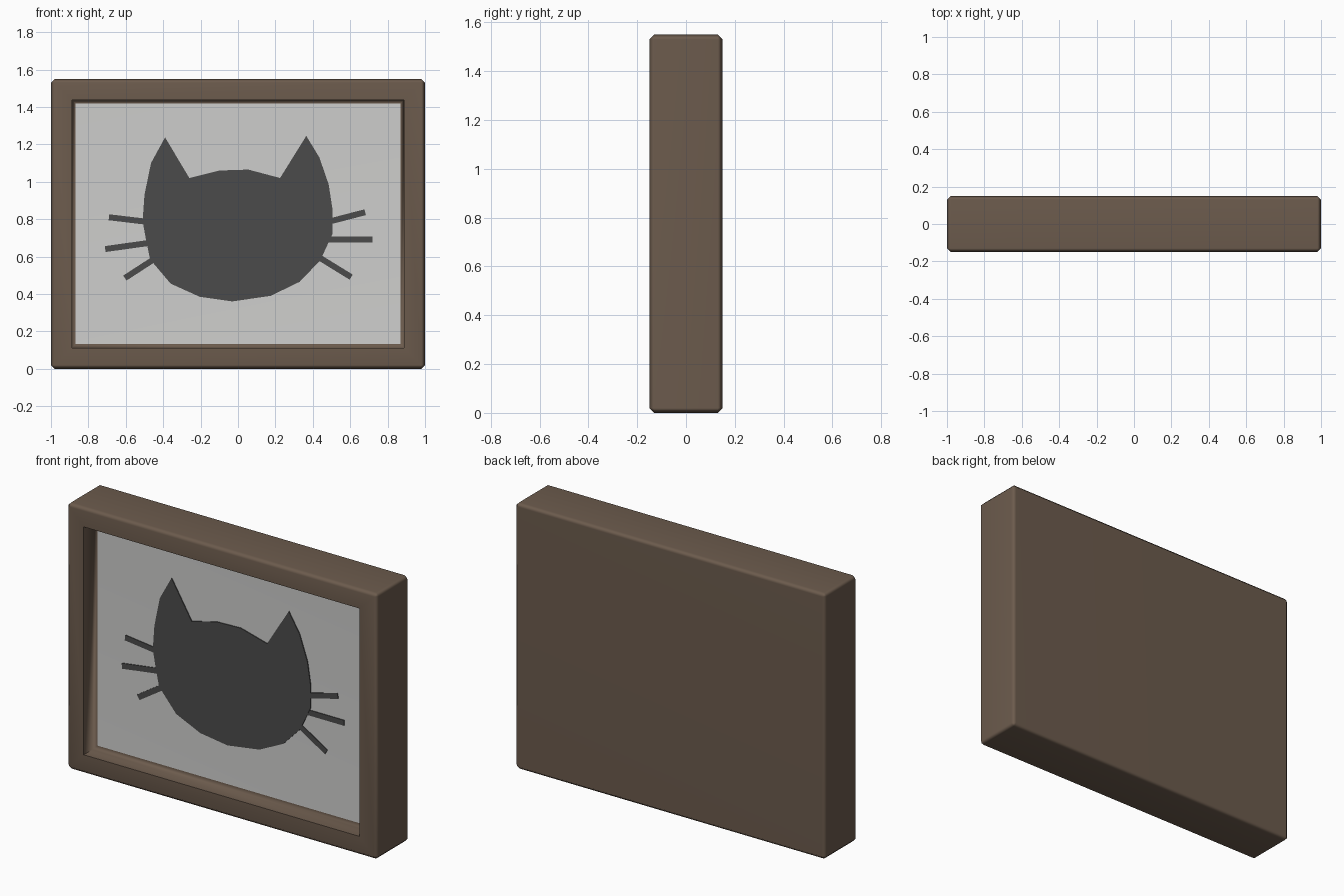
import bpy, bmesh, math
from mathutils import Vector

if "Cube" in bpy.data.objects:
    bpy.data.objects.remove(bpy.data.objects["Cube"])


def material(name, rgb):
    m = bpy.data.materials.new(name)
    m.diffuse_color = (*rgb, 1)
    m.use_nodes = True
    m.node_tree.nodes["Principled BSDF"].inputs["Base Color"].default_value = m.diffuse_color
    return m


BROWN = material("brown wood", (0.15, 0.105, 0.074))
GREY = material("light grey backing", (0.62, 0.62, 0.61))
DARK = material("dark grey", (0.07, 0.07, 0.07))


def make_object(name, bm, mats):
    bmesh.ops.recalc_face_normals(bm, faces=bm.faces)
    me = bpy.data.meshes.new(name)
    bm.to_mesh(me)
    bm.free()
    for m in mats:
        me.materials.append(m)
    ob = bpy.data.objects.new(name, me)
    bpy.context.collection.objects.link(ob)
    return ob


def plate(name, points, front):
    """Thin flat plate resting on the backing, drawn as an (x, z) outline."""
    bm = bmesh.new()
    face = bm.faces.new([bm.verts.new((x, -0.049, z)) for x, z in points])
    ext = bmesh.ops.extrude_face_region(bm, geom=[face], use_keep_orig=True)
    for v in ext["geom"]:
        if isinstance(v, bmesh.types.BMVert):
            v.co.y = front
    return make_object(name, bm, [DARK])


# Frame: chamfered box with a recessed, chamfered opening in the front
bm = bmesh.new()
bmesh.ops.create_cube(bm, size=1)
for v in bm.verts:
    v.co = Vector((v.co.x * 2, v.co.y * 0.3, (v.co.z + 0.5) * 1.55))
bmesh.ops.bevel(bm, geom=bm.edges[:], offset=0.02, offset_type='OFFSET',
                segments=1, profile=0.5, affect='EDGES')
bm.normal_update()
front = min(bm.faces, key=lambda f: f.calc_center_median().y)
bmesh.ops.inset_individual(bm, faces=[front], thickness=0.13)
front = bmesh.ops.extrude_discrete_faces(bm, faces=[front])["faces"][0]
for v in front.verts:
    v.co.y = -0.07
# Sloped bottom edge of the recess, leading to the backing
front = bmesh.ops.extrude_discrete_faces(bm, faces=[front])["faces"][0]
for v in front.verts:
    v.co.x -= math.copysign(0.02, v.co.x)
    v.co.z -= math.copysign(0.02, v.co.z - 0.775)
    v.co.y = -0.05
front.material_index = 1
bmesh.ops.remove_doubles(bm, verts=bm.verts[:], dist=0.0001)
frame = make_object("picture_frame", bm, [BROWN, GREY])
bpy.context.view_layer.objects.active = frame
frame.select_set(True)
bpy.ops.object.shade_smooth_by_angle(angle=math.radians(60))
wn = frame.modifiers.new("weighted normals", 'WEIGHTED_NORMAL')
wn.keep_sharp = True

# Cat head silhouette
plate("cat_head", [
    (-0.39, 1.237), (-0.26, 1.02), (-0.10, 1.06), (0.055, 1.065), (0.225, 1.02),
    (0.365, 1.245), (0.435, 1.13), (0.485, 0.985), (0.505, 0.855), (0.505, 0.72),
    (0.44, 0.58), (0.33, 0.465), (0.175, 0.39), (-0.03, 0.36), (-0.205, 0.385),
    (-0.36, 0.455), (-0.47, 0.585), (-0.49, 0.68), (-0.51, 0.79), (-0.50, 0.93),
    (-0.465, 1.10)], -0.055)

# Whiskers: straight strips from the cheek outwards
whiskers = {
    "whisker_left_top": ((-0.69, 0.81), (-0.48, 0.785)),
    "whisker_left_middle": ((-0.71, 0.64), (-0.46, 0.675)),
    "whisker_left_bottom": ((-0.605, 0.485), (-0.44, 0.592)),
    "whisker_right_top": ((0.68, 0.837), (0.48, 0.785)),
    "whisker_right_middle": ((0.72, 0.69), (0.46, 0.69)),
    "whisker_right_bottom": ((0.605, 0.49), (0.42, 0.604)),
}
for name, (a, b) in whiskers.items():
    a, b = Vector(a), Vector(b)
    d = (b - a).normalized() * 0.016
    n = Vector((-d.y, d.x))
    plate(name, [a + n, b + n, b - n, a - n], -0.054)
